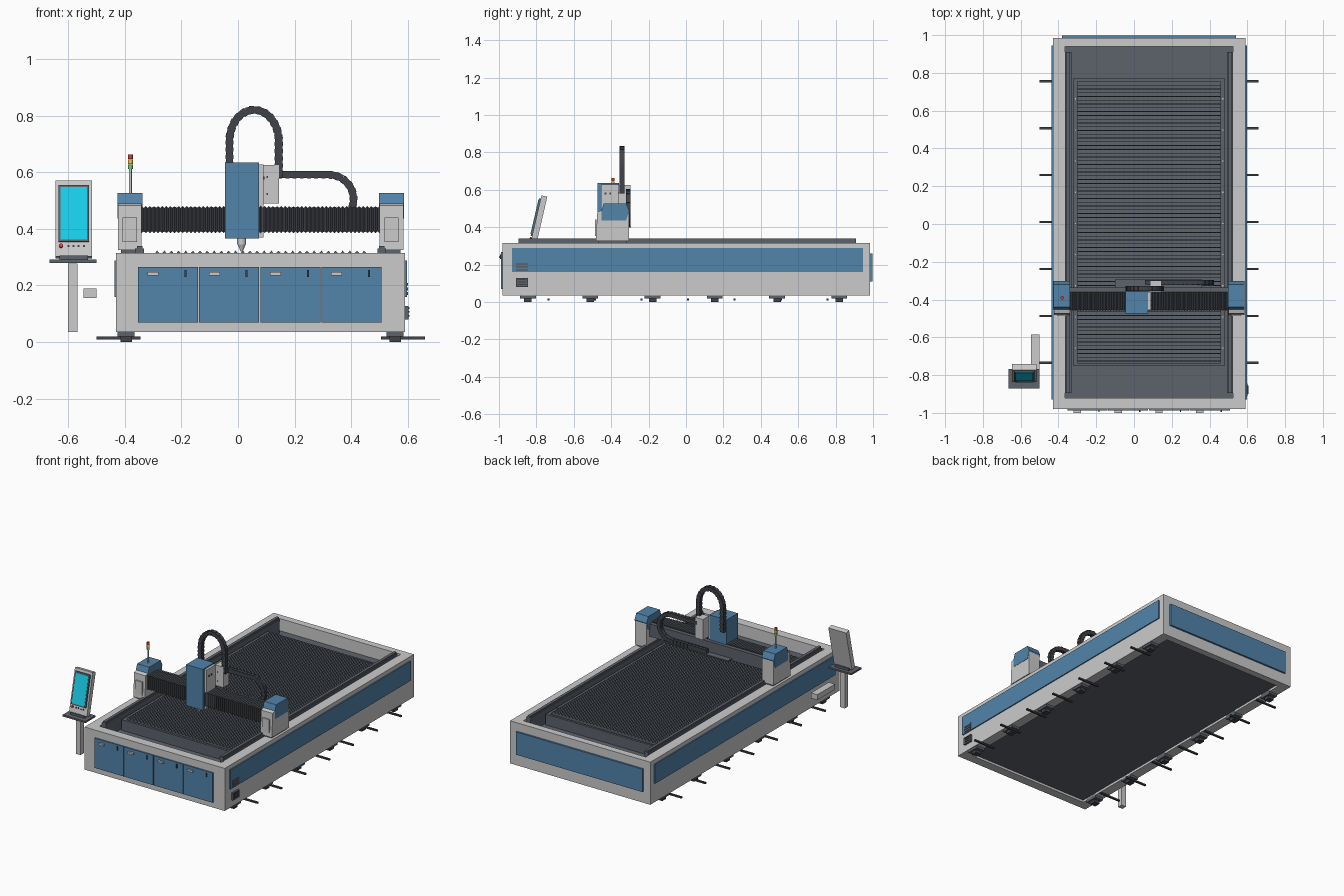
import bpy, bmesh, math
from mathutils import Matrix, Vector

if "Cube" in bpy.data.objects:
    bpy.data.objects.remove(bpy.data.objects["Cube"])


def material(name, r, g, b):
    m = bpy.data.materials.new(name)
    m.diffuse_color = (r, g, b, 1)
    m.use_nodes = True
    m.node_tree.nodes["Principled BSDF"].inputs["Base Color"].default_value = m.diffuse_color
    return m


BLUE = material("blue_paint", .084, .227, .40)
DARK = material("dark_steel", .11, .125, .15)
BLACK = material("black_rubber", .05, .055, .065)
CYAN = material("screen_cyan", .01, .62, .85)
RED = material("red", .75, .04, .04)
YELLOW = material("yellow", .85, .6, .05)
GREEN = material("green", .15, .6, .15)
CX = 0.08  # centre line of the machine in x


def finish(name, bm, mat=None, matrix=None):
    if matrix:
        bm.transform(matrix)
    bmesh.ops.recalc_face_normals(bm, faces=bm.faces)
    me = bpy.data.meshes.new(name)
    bm.to_mesh(me)
    bm.free()
    ob = bpy.data.objects.new(name, me)
    bpy.context.collection.objects.link(ob)
    if mat:
        me.materials.append(mat)
    return ob


def boxes(name, spans, mat=None, matrix=None):
    """One object from boxes given as (x0, x1, y0, y1, z0, z1)."""
    bm = bmesh.new()
    for x0, x1, y0, y1, z0, z1 in spans:
        m = Matrix.Translation(((x0 + x1) / 2, (y0 + y1) / 2, (z0 + z1) / 2))
        bmesh.ops.create_cube(bm, size=1, matrix=m @ Matrix.Diagonal((x1 - x0, y1 - y0, z1 - z0, 1)))
    return finish(name, bm, mat, matrix)


def cone(name, x, y, z0, z1, r0, r1, mat=None, seg=20, matrix=None):
    bm = bmesh.new()
    bmesh.ops.create_cone(bm, cap_ends=True, segments=seg, radius1=r0, radius2=r1, depth=z1 - z0,
                          matrix=Matrix.Translation((x, y, (z0 + z1) / 2)))
    ob = finish(name, bm, mat, matrix)
    bpy.context.view_layer.objects.active = ob
    ob.select_set(True)
    bpy.ops.object.shade_smooth_by_angle()
    ob.select_set(False)
    return ob


def both(spans):
    """Add the copy mirrored across the machine centre line."""
    return spans + [(2 * CX - b, 2 * CX - a, *rest) for a, b, *rest in spans]


def extrude(name, pts, vec, mat=None):
    bm = bmesh.new()
    f = bm.faces.new([bm.verts.new(p) for p in pts])
    ext = bmesh.ops.extrude_face_region(bm, geom=[f])
    bmesh.ops.translate(bm, vec=vec, verts=[v for v in ext["geom"] if isinstance(v, bmesh.types.BMVert)])
    bm.faces.ensure_lookup_table()
    return finish(name, bm, mat)


def loft(bm, rings, close=False):
    loops = [[bm.verts.new(p) for p in r] for r in rings]
    pairs = list(zip(loops, loops[1:] + loops[:1])) if close else list(zip(loops, loops[1:]))
    for a, b in pairs:
        for i in range(len(a)):
            j = (i + 1) % len(a)
            bm.faces.new((a[i], a[j], b[j], b[i]))
    if not close:
        bm.faces.new(loops[0])
        bm.faces.new(loops[-1])


# machine bed housing: hollow rectangular ring
def rect(x0, x1, y0, y1, z):
    return [(x0, y0, z), (x1, y0, z), (x1, y1, z), (x0, y1, z)]


outer, inner = (-.43, .59, -.98, .985), (-.365, .525, -.92, .94)
bm = bmesh.new()
loft(bm, [rect(*outer, .035), rect(*outer, .315), rect(*inner, .315), rect(*inner, .035)], close=True)
finish("bed_housing", bm)
boxes("bed_floor", [(-.365, .525, -.92, .94, .05, .235)], DARK)

# coloured side and rear panels
boxes("side_panels", both([(.59, .597, -.93, .945, .16, .288)]), BLUE)
boxes("rear_panel", [(-.38, .54, .985, .997, .11, .26)], BLUE)

# front doors with handles and locks
doors = [-.353 + .216 * i for i in range(4)]
boxes("front_doors", [(x, x + .212, -.988, -.98, .07, .266) for x in doors], BLUE)
boxes("door_handles", [(x + .034, x + .073, -1, -.988, .235, .247) for x in doors])
boxes("door_locks", [(x + .164, x + .171, -.994, -.988, .23, .255) for x in doors], BLACK)

# side vents and socket box
boxes("side_vents", [(.597, .601, -.91, -.845, z, z + .01) for z in (.167, .183, .199)], DARK)
boxes("socket_box", [(.59, .602, -.91, -.845, .08, .128)], DARK)
boxes("socket_slots", [(.602, .605, -.90, -.855, z, z + .006) for z in (.09, .104, .117)], BLACK)

# levelling feet and anchor bars
feet = [-.845 + .333 * i for i in range(6)]
bars = [-.735 + .2485 * i for i in range(7)]
boxes("foot_blocks", both([(.525, .585, y - .042, y + .042, .02, .055) for y in feet]), DARK)
boxes("foot_plates", both([(.535, .575, y - .02, y + .02, 0, .02) for y in feet]), BLACK)
boxes("anchor_bars", both([(.505, .66, y - .006, y + .006, .009, .019) for y in bars]), BLACK)

# guide rails along the bed
boxes("guide_rails", both([(.492, .523, -.895, .91, .315, .33), (.498, .517, -.895, .91, .33, .34)]), DARK)
boxes("rail_supports", both([(.495, .525, -.895, .91, .235, .315)]), DARK)

# cutting table frame and toothed slats
boxes("table_frame", both([(.458, .482, -.75, .77, .235, .305)]) +
      [(-.298, .458, -.75, -.735, .235, .305), (-.298, .458, .755, .77, .235, .305)], DARK)
boxes("table_screws", both([(.467, .473, -.66 + .165 * i, -.654 + .165 * i, .305, .308) for i in range(9)]))
N, x0, x1 = 30, -.298, .458
step = (x1 - x0) / N
bm = bmesh.new()
for k in range(74):
    y = -.725 + k * .02
    top = []
    for i in range(N):
        top += [(x0 + i * step, .308), (x0 + (i + .5) * step, .323)]
    top.append((x1, .308))
    prof = [(x0, .26)] + top + [(x1, .26)]
    loft(bm, [[(x, yy, z) for x, z in prof] for yy in (y - .002, y + .002)])
finish("table_slats", bm, DARK)

# gantry beam with pleated bellows
boxes("gantry_beam", [(-.34, .5, -.435, -.335, .39, .472)], DARK)
bm = bmesh.new()
rings = []
P = 116
for i in range(P + 1):
    d = .006 if i % 2 else 0
    x = -.34 + .84 * i / P
    rings.append([(x, -.46 + d, .385 + d), (x, -.36, .385 + d), (x, -.36, .48 - d), (x, -.46 + d, .48 - d)])
loft(bm, rings)
finish("gantry_bellows", bm, BLACK)

# gantry end housings with blue caps and access plates
for name, x in (("left", -.424), ("right", .5)):
    prof = [(-.482, .325), (-.305, .325), (-.305, .49), (-.45, .49), (-.474, .482)]
    extrude(name + "_end_housing", [(x, y, z) for y, z in prof], (.084, 0, 0))
    cap = [(-.452, .436), (-.32, .436), (-.303, .488), (-.32, .526), (-.44, .526), (-.452, .49)]
    extrude(name + "_end_cap", [(x - .002, y, z) for y, z in cap], (.088, 0, 0), BLUE)
    boxes(name + "_end_plate", [(x + .017, x + .067, -.486, -.478, .353, .44)])
    boxes(name + "_end_slider", [(x + .01, x + .074, -.47, -.315, .315, .327)], DARK)

# warning light tower
cone("light_pole", -.38, -.39, .525, .612, .005, .005)
for i, (n, m) in enumerate((("green", GREEN), ("yellow", YELLOW), ("red", RED))):
    cone(n + "_lamp", -.38, -.39, .612 + i * .017, .628 + i * .017, .009, .009, m)

# cutting head
boxes("head_cover", [(-.046, .075, -.473, -.357, .365, .635)], BLUE)
boxes("head_side_plate", [(.075, .09, -.455, -.36, .37, .628)])
boxes("head_side_ports", [(.09, .093, -.435 + .025 * i, -.425 + .025 * i, .575, .585) for i in range(2)], BLACK)
boxes("chain_mount", [(.085, .145, -.36, -.298, .49, .625)])
boxes("chain_mount_screws", [(.1, .106, -.363, -.36, z, z + .006) for z in (.52, .58)], BLACK)
cone("nozzle_body", .013, -.42, .345, .366, .016, .016)
cone("nozzle_tip", .013, -.42, .32, .345, .004, .014)


# cable chains: box links set along a path in the xz plane
def chain(name, path, y0, y1, h, pitch=.0125):
    bm = bmesh.new()
    pts = [Vector((x, 0, z)) for x, z in path]
    dist = [0]
    for a, b in zip(pts, pts[1:]):
        dist.append(dist[-1] + (b - a).length)
    n = int(dist[-1] / pitch)
    for k in range(n):
        s = (k + .5) / n * dist[-1]
        i = max(j for j in range(len(pts) - 1) if dist[j] <= s)
        d = (pts[i + 1] - pts[i]).normalized()
        c = pts[i] + d * (s - dist[i])
        hh = h if k % 2 else h * .88
        m = (Matrix.Translation((c.x, (y0 + y1) / 2, c.z)) @ Matrix.Rotation(math.atan2(-d.z, d.x), 4, 'Y')
             @ Matrix.Diagonal((pitch * 1.12, (y1 - y0) * (1 if k % 2 else .92), hh, 1)))
        bmesh.ops.create_cube(bm, size=1, matrix=m)
    return finish(name, bm, BLACK)


def arc(cx, cz, rx, rz, a0, a1, n=24):
    return [(cx + rx * math.cos(math.radians(a0 + (a1 - a0) * i / n)),
             cz + rz * math.sin(math.radians(a0 + (a1 - a0) * i / n))) for i in range(n + 1)]


chain("vertical_cable_chain", [(-.03, .56)] + arc(.057, .71, .087, .11, 180, 0) + [(.144, .58)], -.356, -.328, .029)
chain("horizontal_cable_chain", [(.13, .591)] + arc(.32, .505, .088, .086, 90, -90) + [(.06, .419)],
      -.322, -.296, .028)
boxes("chain_tray", [(-.1, .36, -.335, -.294, .398, .404)], DARK)

# operator stand
boxes("stand_post", [(-.6, -.566, -.827, -.793, .035, .278)])
boxes("stand_arm", [(-.546, -.5, -.768, -.585, .155, .19)])
boxes("stand_shelf", [(-.665, -.5, -.872, -.768, .28, .291)], DARK)
boxes("monitor_foot", [(-.63, -.53, -.84, -.79, .291, .305)], DARK)

# tilted control monitor, modelled upright then leaned back
tilt = Matrix.Translation((0, -.835, .3)) @ Matrix.Rotation(math.radians(-13), 4, 'X')
boxes("monitor_case", [(-.645, -.516, 0, .032, .003, .277)], None, tilt)
boxes("monitor_bezel", [(-.634, -.527, -.008, 0, .054, .26)], DARK, tilt)
boxes("monitor_screen", [(-.627, -.534, -.011, -.008, .062, .252)], CYAN, tilt)
boxes("monitor_buttons", [(-.602 + .018 * i, -.595 + .018 * i, -.005, 0, .036, .043) for i in range(4)], BLACK, tilt)
knob = tilt @ Matrix.Translation((-.625, 0, .04)) @ Matrix.Rotation(math.radians(90), 4, 'X')
cone("emergency_stop", 0, 0, 0, .01, .007, .007, RED, 16, knob)
